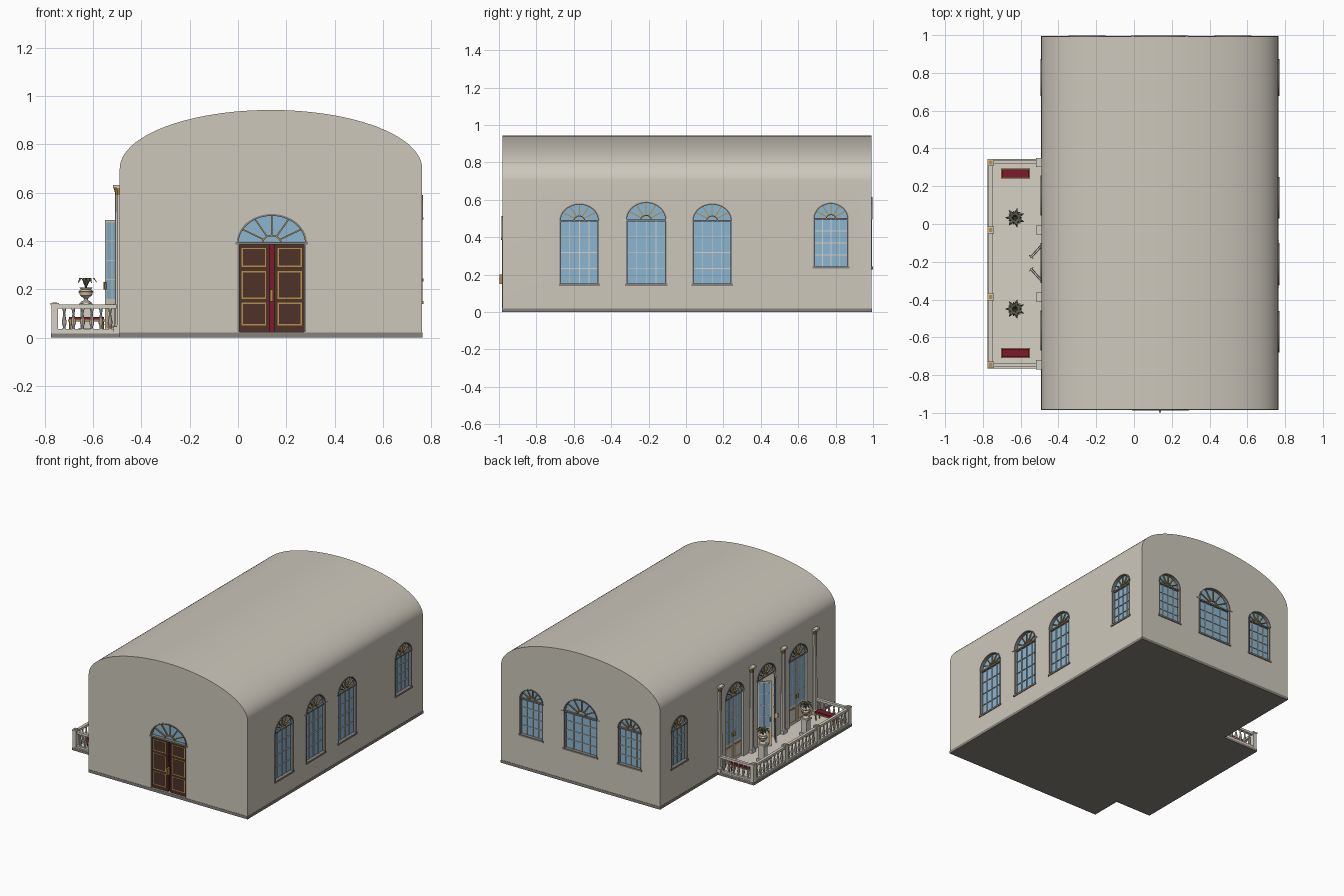
import bpy, bmesh
from math import sin, cos, pi, radians
from mathutils import Matrix, Vector

if "Cube" in bpy.data.objects:
    bpy.data.objects.remove(bpy.data.objects["Cube"])


def material(name, r, g, b):
    m = bpy.data.materials.new(name)
    m.use_nodes = True
    m.diffuse_color = (r, g, b, 1)
    m.node_tree.nodes["Principled BSDF"].inputs["Base Color"].default_value = (r, g, b, 1)
    return m


MATS = [material("plaster", .61, .575, .5), material("light stone", .68, .64, .56),
        material("grey trim", .24, .225, .2), material("window glass", .26, .47, .64),
        material("dark wood", .075, .032, .02), material("gilding", .46, .28, .07),
        material("red cloth", .2, .01, .025), material("leaf", .1, .11, .07)]
PLASTER, STONE, TRIM, GLASS, WOOD, GOLD, RED, LEAF = range(8)
EYE = Matrix.Identity(4)


def move(x, y, z=0):
    return Matrix.Translation((x, y, z))


def turn(deg, axis="Z"):
    return Matrix.Rotation(radians(deg), 4, axis)


def box(bm, x0, x1, y0, y1, z0, z1, mat, M=EYE):
    size = Matrix.Diagonal((x1 - x0, y1 - y0, z1 - z0, 1))
    centre = move((x0 + x1) / 2, (y0 + y1) / 2, (z0 + z1) / 2)
    r = bmesh.ops.create_cube(bm, size=1, matrix=M @ centre @ size)
    for f in {f for v in r["verts"] for f in v.link_faces}:
        f.material_index = mat


def prism(bm, pts, y0, y1, mat, M=EYE):
    """Extrude an xz outline along y."""
    a, b = [[bm.verts.new(M @ Vector((x, y, z))) for x, z in pts] for y in (y0, y1)]
    n = len(pts)
    faces = [bm.faces.new(a), bm.faces.new(b[::-1])]
    faces += [bm.faces.new((a[i], b[i], b[(i + 1) % n], a[(i + 1) % n])) for i in range(n)]
    for f in faces:
        f.material_index = mat


def lathe(bm, profile, mat, M=EYE, seg=10):
    rings = [[bm.verts.new(M @ Vector((r * cos(2 * pi * i / seg), r * sin(2 * pi * i / seg), z)))
              for i in range(seg)] for r, z in profile]
    for a, b in zip(rings, rings[1:]):
        for i in range(seg):
            j = (i + 1) % seg
            bm.faces.new((a[i], a[j], b[j], b[i])).material_index = mat
    bm.faces.new(rings[-1]).material_index = mat


def finish(name, bm):
    bmesh.ops.recalc_face_normals(bm, faces=bm.faces)
    me = bpy.data.meshes.new(name)
    bm.to_mesh(me)
    bm.free()
    for m in MATS:
        me.materials.append(m)
    ob = bpy.data.objects.new(name, me)
    bpy.context.collection.objects.link(ob)
    smooth(me)
    return ob


def smooth(me):
    for p in me.polygons:
        p.use_smooth = True
    me.set_sharp_from_angle(angle=radians(30))


def arc(w, spring, rise, n=20):
    return [(w * cos(pi * i / n), spring + rise * sin(pi * i / n)) for i in range(n + 1)]


def arch(w, z0, spring, rise):
    return [(-w, z0), (w, z0)] + arc(w, spring, rise)


def arch_band(bm, w, spring, rise, t, y0, y1, mat, M):
    outer, inner = arc(w + t, spring, rise + t), arc(w, spring, rise)
    for i in range(len(outer) - 1):
        prism(bm, [outer[i], outer[i + 1], inner[i + 1], inner[i]], y0, y1, mat, M)


def fanlight(bm, w, spring, rise, M, y=.012):
    """Gilded rays over a small hub, with a half ring."""
    for a in (30, 60, 90, 120, 150):
        d = Vector((w * cos(radians(a)), rise * sin(radians(a))))
        n = Vector((-d.y, d.x)).normalized() * .003
        c = Vector((0, spring))
        prism(bm, [c + d * .25 + n, c + d + n, c + d - n, c + d * .25 - n], y, y + .01, GOLD, M)
    arch_band(bm, w * .25, spring, rise * .25, .006, y - .002, y + .01, GOLD, M)
    box(bm, -w, w, y - .006, y + .012, spring - .005, spring + .005, TRIM, M)


# Wall frames: local x runs along the wall, local -y points outward
def on_front(u): return move(u, -.982)
def on_east(u): return move(.763, u) @ turn(90)
def on_back(u): return move(u, .993) @ turn(180)
def on_west(u): return move(-.49, u) @ turn(-90)


# name, frame, half width, bottom, spring, rise
WINDOWS = [("east_window", on_east(-.57), .102, .148, .488, .088),
           ("east_middle_window", on_east(-.213), .105, .148, .49, .095),
           ("east_window", on_east(.14), .102, .148, .488, .088),
           ("east_small_window", on_east(.775), .09, .24, .497, .083),
           ("west_small_window", on_west(.775), .09, .24, .497, .083),
           ("back_window", on_back(-.25), .09, .24, .495, .083),
           ("back_middle_window", on_back(.137), .13, .235, .495, .115),
           ("back_window", on_back(.525), .09, .24, .495, .083)]
TERRACE_DOORS = [on_west(y) for y in (.15, -.207, -.565)]
DOOR = on_front(.14)

# Hall body with barrel roof, recessed at every opening
bm = bmesh.new()
profile = [(-.49, .015), (.763, .015)] + [(x + .1365, z) for x, z in arc(.6265, .7, .243, 48)]
prism(bm, profile, -.982, .993, PLASTER)
hall = finish("hall_walls_and_roof", bm)
bm = bmesh.new()
for _, M, w, z0, spring, rise in WINDOWS:
    prism(bm, arch(w, z0, spring, rise), -.05, .028, PLASTER, M)
for i, M in enumerate(TERRACE_DOORS):
    prism(bm, arch(.1, .022, .488, .09), -.05, .1 if i == 1 else .028, PLASTER, M)
prism(bm, arch(.142, .022, .39, .118), -.05, .03, PLASTER, DOOR)
cutter = finish("opening_cutter", bm)
cutter.hide_render = True
cut = hall.modifiers.new("openings", "BOOLEAN")
cut.operation, cut.solver, cut.object = "DIFFERENCE", "EXACT", cutter
bpy.context.view_layer.objects.active = hall
bpy.ops.object.modifier_apply(modifier=cut.name)
bpy.data.objects.remove(cutter)
smooth(hall.data)

# Plinth under the hall
bm = bmesh.new()
box(bm, -.492, .765, -.984, .995, 0, .02, TRIM)
finish("plinth", bm)

# Arched windows
for name, M, w, z0, spring, rise in WINDOWS:
    bm = bmesh.new()
    prism(bm, arch(w, z0, spring, rise), .02, .035, GLASS, M)
    for k in (-.5, 0, .5):
        box(bm, k * w - .002, k * w + .002, .014, .022, z0, spring, STONE, M)
    for k in range(1, 4):
        z = z0 + (spring - z0) * k / 4
        box(bm, -w, w, .014, .022, z - .002, z + .002, STONE, M)
    for s in (-1, 1):
        box(bm, s * w - .004, s * w + .004, -.002, .02, z0, spring, TRIM, M)
    fanlight(bm, w, spring, rise, M)
    arch_band(bm, w - .002, spring, rise - .002, .007, -.004, .02, TRIM, M)
    box(bm, -w - .008, w + .008, -.006, .02, z0 - .008, z0 + .004, TRIM, M)
    if "middle" in name:
        for s in (-1, 1):
            box(bm, s * (w + .01) - .012, s * (w + .01) + .012, -.005, .01, spring, spring + .007, STONE, M)
    finish(name, bm)


def glazed_leaf(bm, M, width):
    """Glazed door leaf from its hinge along +x."""
    box(bm, 0, width, -.004, .004, .024, .488, STONE, M)
    box(bm, .012, width - .012, -.006, .006, .16, .476, GLASS, M)
    box(bm, .012, width - .012, -.006, .006, .04, .14, GOLD, M)
    box(bm, .02, width - .02, -.007, .007, .05, .13, STONE, M)
    box(bm, width / 2 - .002, width / 2 + .002, -.007, .007, .16, .476, STONE, M)
    for z in (.24, .32, .4):
        box(bm, .012, width - .012, -.007, .007, z - .002, z + .002, STONE, M)
    box(bm, width - .01, width - .004, -.014, .014, .2, .23, GOLD, M)


# Terrace doors, the middle pair standing open
for i, M in enumerate(TERRACE_DOORS):
    bm = bmesh.new()
    swing = 42 if i == 1 else 0
    inset = .005 if swing else .018
    glazed_leaf(bm, M @ move(-.098, inset) @ turn(-swing), .095)
    glazed_leaf(bm, M @ move(.098, inset) @ turn(180 + swing), .095)
    prism(bm, [(-.1, .488), (.1, .488)] + arc(.1, .488, .09), .02, .035, GLASS, M)
    fanlight(bm, .1, .488, .09, M)
    arch_band(bm, .098, .488, .088, .008, -.004, .02, TRIM, M)
    finish("terrace_door", bm)

# Main double door with gilded panels and fanlight
bm = bmesh.new()
box(bm, -.142, .142, .024, .035, .022, .39, RED, DOOR)
for s in (-1, 1):
    x0, x1 = sorted((s * .01, s * .138))
    box(bm, x0, x1, .008, .026, .024, .385, WOOD, DOOR)
    for z0, z1 in ((.05, .145), (.16, .275), (.292, .372)):
        box(bm, x0 + .013, x1 - .013, .004, .01, z0, z1, GOLD, DOOR)
        box(bm, x0 + .019, x1 - .019, .002, .01, z0 + .006, z1 - .006, WOOD, DOOR)
    box(bm, s * .138 - .004, s * .138 + .004, -.003, .02, .022, .39, TRIM, DOOR)
box(bm, -.008, .004, -.016, .01, .15, .2, GOLD, DOOR)
prism(bm, [(-.142, .39), (.142, .39)] + arc(.142, .39, .118), .02, .035, GLASS, DOOR)
fanlight(bm, .142, .39, .118, DOOR)
arch_band(bm, .138, .39, .114, .008, -.004, .02, TRIM, DOOR)
box(bm, -.15, .15, -.006, .02, .386, .396, TRIM, DOOR)
finish("main_door", bm)

# Terrace floor
bm = bmesh.new()
box(bm, -.775, -.49, -.765, .343, 0, .016, TRIM)
box(bm, -.773, -.49, -.763, .341, .015, .022, STONE)
finish("terrace_floor", bm)

# Wall columns with gilded capitals
COLUMNS = (.325, -.032, -.387, -.745)
for y in COLUMNS:
    bm = bmesh.new()
    box(bm, -.515, -.485, y - .023, y + .023, .02, .045, STONE)
    lathe(bm, [(.019, .045), (.016, .06), (.014, .595)], STONE, move(-.495, y))
    lathe(bm, [(.014, .59), (.016, .605), (.021, .622)], GOLD, move(-.495, y))
    box(bm, -.518, -.485, y - .024, y + .024, .62, .632, STONE)
    finish("wall_column", bm)

# Balustrade: posts, rails and turned balusters
BALUSTER = [(.007, .034), (.005, .045), (.01, .06), (.009, .07), (.004, .098), (.007, .115), (.007, .122)]
bm = bmesh.new()
for y in COLUMNS:
    box(bm, -.773, -.745, y - .016, y + .016, .02, .136, STONE)
    box(bm, -.776, -.742, y - .018, y + .018, .134, .144, STONE)
    box(bm, -.769, -.749, y - .011, y + .011, .143, .146, GOLD)
for z0, z1 in ((.02, .035), (.12, .136)):
    box(bm, -.769, -.749, -.745, .325, z0, z1, STONE)
    for y in (-.747, .327):
        box(bm, -.769, -.49, y - .01, y + .01, z0, z1, STONE)
for a, b in zip(COLUMNS, COLUMNS[1:]):
    for k in range(1, 9):
        lathe(bm, BALUSTER, STONE, move(-.759, a + (b - a) * k / 9), 8)
for y in (-.747, .327):
    for k in range(6):
        lathe(bm, BALUSTER, STONE, move(-.72 + .038 * k, y), 8)
finish("balustrade", bm)

# Upholstered benches
for y in (.267, -.683):
    bm = bmesh.new()
    box(bm, -.705, -.55, y - .026, y + .026, .066, .074, GOLD)
    box(bm, -.7, -.555, y - .022, y + .022, .073, .086, RED)
    for x in (-.695, -.56):
        for s in (-.02, .02):
            lathe(bm, [(.003, .022), (.006, .055), (.004, .067)], GOLD, move(x, y + s), 6)
    finish("bench", bm)

# Urns on pedestals, with drooping plants
URN = [(.024, .14), (.022, .147), (.008, .155), (.009, .162), (.025, .175), (.029, .19), (.021, .2), (.028, .208)]
for y in (.033, -.45):
    bm = bmesh.new()
    M = move(-.63, y)
    box(bm, -.03, .03, -.03, .03, .02, .04, STONE, M)
    box(bm, -.022, .022, -.022, .022, .04, .13, STONE, M)
    box(bm, -.028, .028, -.028, .028, .13, .141, STONE, M)
    lathe(bm, URN, STONE, M, 16)
    lathe(bm, [(.03, .186), (.031, .19), (.028, .194)], GOLD, M, 16)
    for k in range(14):
        R = M @ turn(k * 360 / 14)
        reach = .052 if k % 2 else .038
        spine = [(0, .204, .003), (.35, .243, .007), (.7, .246, .007), (1, .225, .001)]
        rows = [[bm.verts.new(R @ Vector((t * reach, s * w, z))) for s in (-1, 1)] for t, z, w in spine]
        for p, q in zip(rows, rows[1:]):
            bm.faces.new((p[0], p[1], q[1], q[0])).material_index = LEAF
    finish("urn_with_plant", bm)
